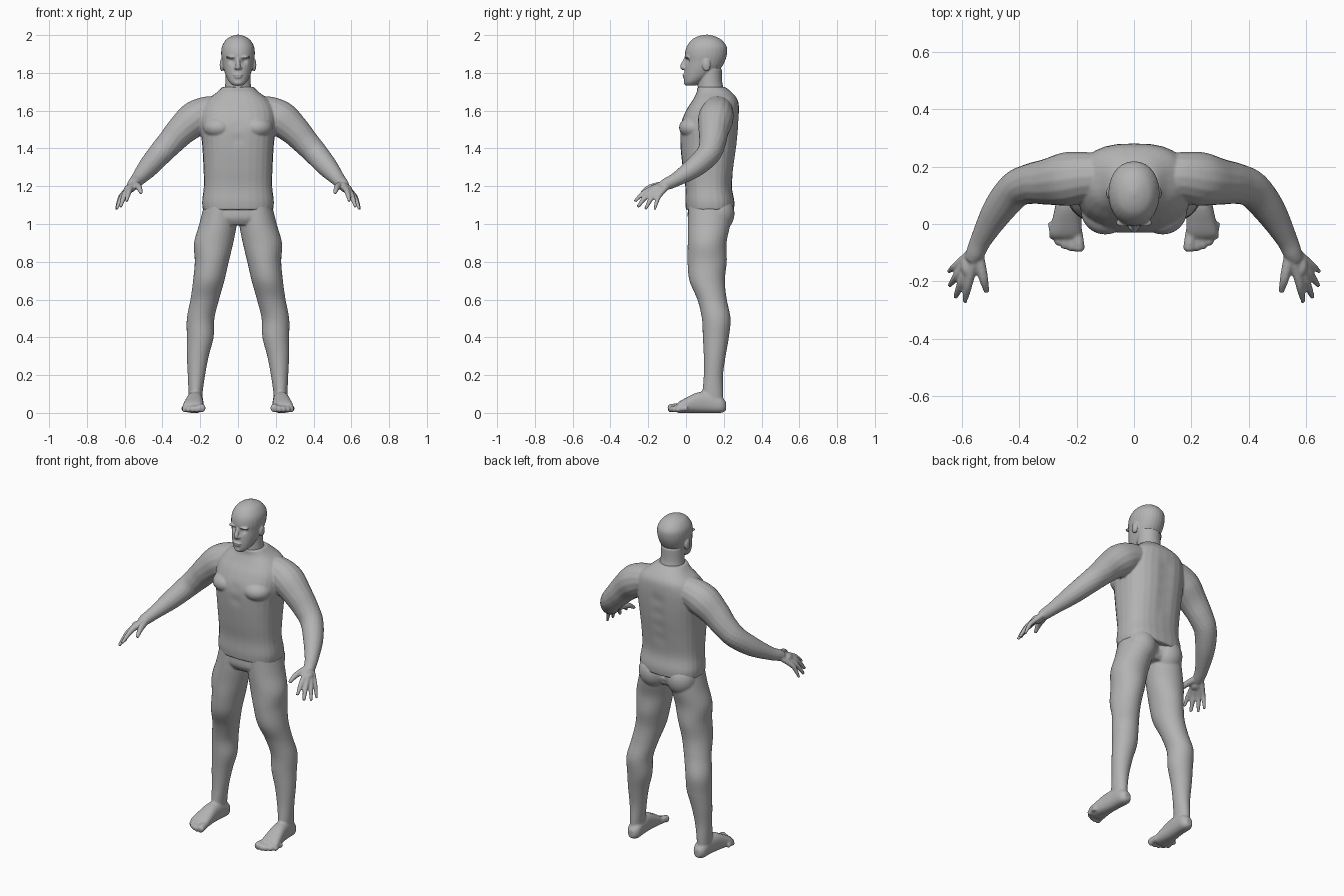
import bpy, bmesh, math
from mathutils import Vector, Matrix

skin = bpy.data.materials.new("plain grey")
skin.diffuse_color = (0.45, 0.45, 0.45, 1)


def spline(rows, steps=5):
    """Catmull-Rom interpolation of rows of numbers."""
    p = [rows[0]] + list(rows) + [rows[-1]]
    out = []
    for i in range(1, len(p) - 2):
        for k in range(steps):
            t = k / steps
            out.append([0.5 * (2 * b + (c - a) * t + (2 * a - 5 * b + 4 * c - d) * t * t
                               + (3 * b - a - 3 * c + d) * t ** 3)
                        for a, b, c, d in zip(*p[i - 1:i + 3])])
    return out + [list(rows[-1])]


def loft(bm, rows, axis=None, power=2.0, n=28):
    """Skin rings (x, y, z, ru, rv); rings follow the path unless an axis is given."""
    rows = spline(rows)
    rings = []
    for i, (x, y, z, ru, rv) in enumerate(rows):
        if axis == 'Z':
            u, v = Vector((1, 0, 0)), Vector((0, 1, 0))
        elif axis == 'Y':
            u, v = Vector((1, 0, 0)), Vector((0, 0, 1))
        else:
            a, b = rows[max(i - 1, 0)], rows[min(i + 1, len(rows) - 1)]
            t = (Vector(b[:3]) - Vector(a[:3])).normalized()
            u = t.cross(Vector((0, 0, 1))).normalized()
            v = u.cross(t)
        ring = []
        for k in range(n):
            c, s = math.cos(math.tau * k / n), math.sin(math.tau * k / n)
            c = math.copysign(abs(c) ** (2 / power), c)
            s = math.copysign(abs(s) ** (2 / power), s)
            ring.append(bm.verts.new(Vector((x, y, z)) + u * c * max(ru, .002) + v * s * max(rv, .002)))
        rings.append(ring)
    for a, b in zip(rings, rings[1:]):
        for k in range(n):
            bm.faces.new((a[k], a[(k + 1) % n], b[(k + 1) % n], b[k]))
    bm.faces.new(rings[0])
    bm.faces.new(rings[-1])


def stack(bm, rows, power=2.0):
    """Horizontal rings given as (z, half width, front y, back y)."""
    loft(bm, [(0, (f + b) / 2, z, w, (b - f) / 2) for z, w, f, b in rows], 'Z', power)


def tube(bm, s, rows):
    loft(bm, [(s * x, y, z, r, r) for x, y, z, r in rows], n=16)


def ball(bm, centre, radii):
    bmesh.ops.create_uvsphere(bm, u_segments=24, v_segments=16, radius=1,
                              matrix=Matrix.Translation(centre) @ Matrix.Diagonal((*radii, 1)))


def finish(bm, name, voxel, smooth, dents=()):
    """Fuse the overlapping volumes into one smooth skin, then press in the dents."""
    bmesh.ops.recalc_face_normals(bm, faces=bm.faces)
    me = bpy.data.meshes.new(name)
    bm.to_mesh(me)
    bm.free()
    ob = bpy.data.objects.new(name, me)
    bpy.context.collection.objects.link(ob)
    m = ob.modifiers.new("fuse", 'REMESH')
    m.mode, m.voxel_size = 'VOXEL', voxel
    m = ob.modifiers.new("soften", 'SMOOTH')
    m.factor, m.iterations = 0.5, smooth
    dg = bpy.context.evaluated_depsgraph_get()
    fused = bpy.data.meshes.new_from_object(ob.evaluated_get(dg))
    ob.modifiers.clear()
    ob.data = fused
    for x, y, z, r, depth in dents:
        for v in fused.vertices:
            d = (v.co - Vector((x, y, z))).length_squared
            v.co.y += depth * math.exp(-d / (r * r))
    fused.materials.clear()
    fused.materials.append(skin)
    fused.shade_smooth()
    return ob


# Head, neck and face
bm = bmesh.new()
stack(bm, [(1.732, .025, .0, .05), (1.75, .045, -.008, .08), (1.78, .062, -.010, .13),
           (1.82, .076, -.008, .18), (1.86, .084, -.004, .205), (1.90, .089, -.006, .217),
           (1.94, .085, .004, .215), (1.975, .064, .03, .188), (1.993, .036, .062, .155),
           (2.002, .008, .1, .12)], 2.1)
stack(bm, [(1.64, .09, .07, .22), (1.70, .074, .062, .205), (1.75, .067, .064, .192),
           (1.82, .066, .07, .19)])
tube(bm, 1, [(0, .004, 1.882, .009), (0, -.010, 1.855, .011), (0, -.018, 1.832, .014),
             (0, -.010, 1.820, .009)])
ball(bm, (0, -.008, 1.789), (.026, .012, .006))
ball(bm, (0, -.006, 1.777), (.022, .012, .006))
ball(bm, (0, .004, 1.748), (.024, .016, .014))
for s in (1, -1):
    ball(bm, (s * .012, -.009, 1.826), (.009, .011, .008))
    ball(bm, (s * .036, .006, 1.883), (.027, .017, .008))
    ball(bm, (s * .085, .108, 1.842), (.012, .022, .034))
sockets = [(s * .034, .002, 1.864, .016, .012) for s in (1, -1)]
finish(bm, "head", .004, 3, sockets + [(0, -.012, 1.783, .007, .004)])

# Trunk, arms and hands
bm = bmesh.new()
stack(bm, [(1.075, .186, .0, .254), (1.12, .19, -.004, .256), (1.2, .181, -.004, .243),
           (1.3, .183, -.018, .253), (1.42, .19, -.03, .27), (1.52, .20, -.03, .279),
           (1.6, .195, .0, .281), (1.655, .165, .035, .274), (1.695, .115, .056, .245),
           (1.725, .083, .058, .208)], 2.5)
for s in (1, -1):
    ball(bm, (s * .10, .045, 1.51), (.085, .082, .06))
    tube(bm, s, [(.08, .165, 1.60, .075), (.16, .165, 1.59, .086), (.23, .157, 1.555, .094),
                 (.30, .147, 1.495, .081), (.36, .14, 1.43, .071), (.415, .118, 1.37, .064),
                 (.475, .045, 1.30, .055), (.53, -.05, 1.237, .038), (.552, -.10, 1.213, .033),
                 (.565, -.125, 1.20, .027)])
    # Fingers run through the palm: wrist, knuckle, tip, radius
    fingers = [((.548, -.105, 1.217), (.572, -.188, 1.183), (.590, -.272, 1.120), .0135),
               ((.553, -.105, 1.212), (.592, -.186, 1.168), (.622, -.255, 1.090), .0140),
               ((.558, -.100, 1.208), (.606, -.166, 1.157), (.643, -.215, 1.078), .0130),
               ((.563, -.095, 1.205), (.616, -.142, 1.150), (.646, -.166, 1.076), .0115),
               ((.545, -.100, 1.210), (.530, -.165, 1.200), (.513, -.238, 1.163), .0150)]
    for a, b, c, r in fingers:
        mid = [(p + q) / 2 for p, q in zip(b, c)]
        mid[2] += .007
        tube(bm, s, [(*a, r * 1.4), (*b, r * 1.2), (*mid, r), (*c, r * .6)])
    ball(bm, (s * .574, -.147, 1.187), (.030, .040, .022))
dents = [(0, -.03, z, .03, .004) for z in (1.45, 1.52)]
dents += [(0, .28, z, .04, -.006) for z in (1.3, 1.38, 1.46, 1.54)]
finish(bm, "trunk_and_arms", .0055, 4, dents)

# Hips, legs and feet
bm = bmesh.new()
stack(bm, [(1.13, .172, .012, .238), (1.08, .180, .01, .235), (1.03, .186, .01, .225),
           (.995, .15, .03, .2)], 2.3)
for s in (1, -1):
    ball(bm, (s * .092, .165, 1.055), (.09, .092, .10))
    leg = [(.095, .125, 1.10, .085, .112), (.106, .122, 1.0, .099, .112),
           (.129, .112, .9, .104, .103), (.139, .112, .8, .090, .104),
           (.155, .112, .7, .083, .094), (.176, .138, .6, .076, .078),
           (.198, .160, .5, .073, .076), (.200, .158, .4, .071, .069),
           (.213, .152, .3, .058, .058), (.220, .145, .2, .046, .051),
           (.225, .142, .1, .037, .055), (.225, .145, .04, .036, .05)]
    loft(bm, [(s * r[0], *r[1:]) for r in leg], 'Z')
    foot = [(.222, .212, .035, .018, .022), (.222, .185, .043, .038, .043),
            (.225, .12, .055, .041, .055), (.230, .06, .054, .045, .054),
            (.235, .0, .040, .053, .040), (.238, -.035, .030, .056, .030),
            (.238, -.05, .024, .048, .022)]
    loft(bm, [(s * r[0], *r[1:]) for r in foot], 'Y', 2.4)
    for x, y, r in ((.193, -.094, .021), (.218, -.092, .0165), (.240, -.085, .016),
                    (.262, -.072, .0155), (.281, -.052, .015)):
        tube(bm, s, [(x + .006, y + .06, r + .008, r), (x, y + .025, r + .008, r * .95),
                     (x, y + .008, r + .002, r), (x, y - .002, r, r * .6)])
cleft = [(0, .245, z, .022, -.025) for z in (1.02, 1.06)]
finish(bm, "hips_and_legs", .006, 4, cleft)
